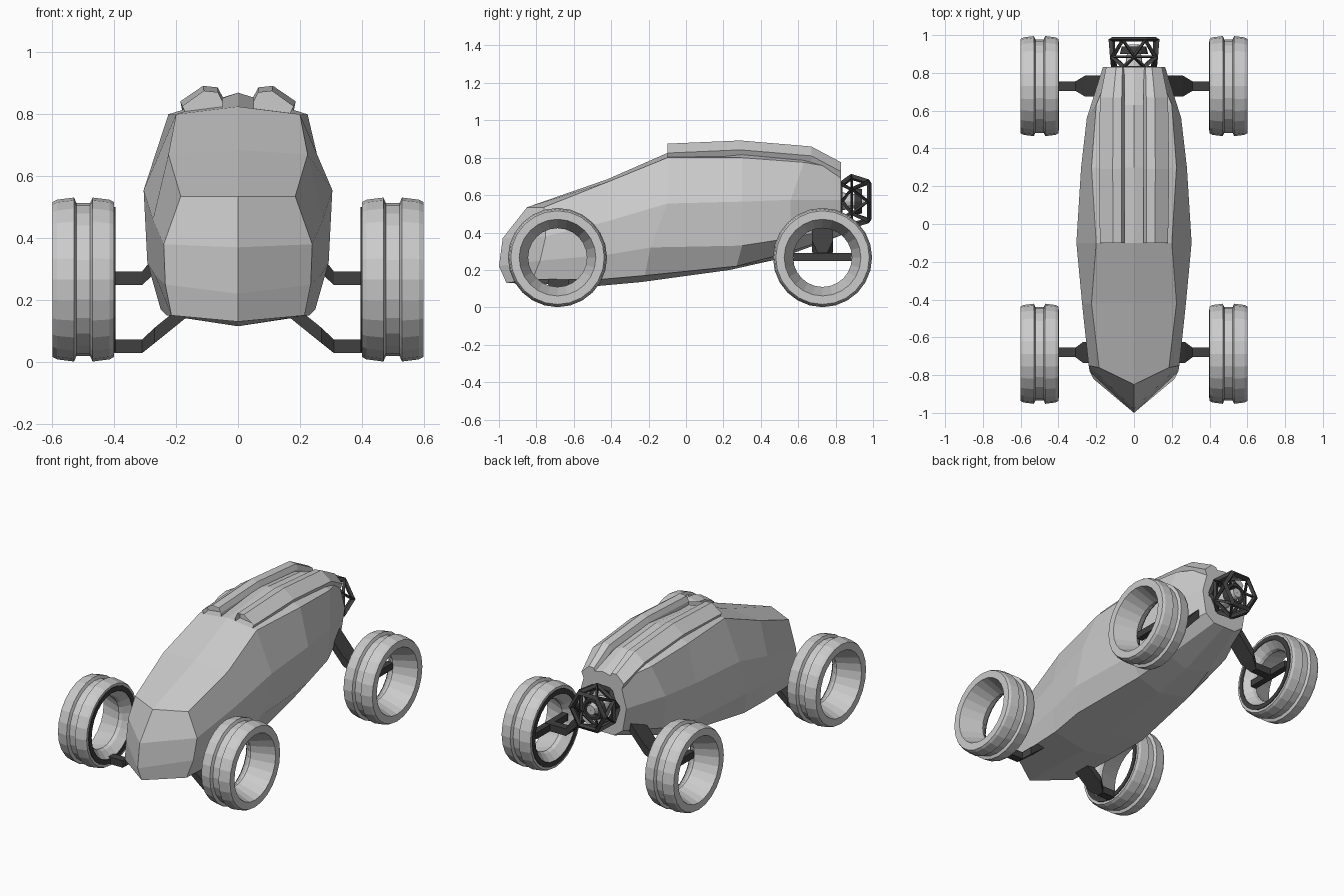
import bpy, bmesh
from math import sin, cos, tau
from mathutils import Vector

if "Cube" in bpy.data.objects:
    bpy.data.objects.remove(bpy.data.objects["Cube"])

dark = bpy.data.materials.new("dark_metal")
dark.diffuse_color = (0.05, 0.05, 0.05, 1)
dark.use_nodes = True
dark.node_tree.nodes["Principled BSDF"].inputs["Base Color"].default_value = dark.diffuse_color


def finish(name, bm, mat=None, mirror=False):
    bmesh.ops.recalc_face_normals(bm, faces=bm.faces)
    me = bpy.data.meshes.new(name)
    bm.to_mesh(me)
    bm.free()
    ob = bpy.data.objects.new(name, me)
    bpy.context.collection.objects.link(ob)
    if mat:
        me.materials.append(mat)
    if mirror:
        ob.modifiers.new("mirror", 'MIRROR')
    return ob


def bridge(bm, rings, wrap=False, caps=True):
    """Skin a list of closed rings of points."""
    vs = [[bm.verts.new(p) for p in r] for r in rings]
    n = len(vs[0])
    for i in range(len(vs) if wrap else len(vs) - 1):
        a, b = vs[i], vs[(i + 1) % len(vs)]
        for k in range(n):
            bm.faces.new((a[k], a[(k + 1) % n], b[(k + 1) % n], b[k]))
    if caps and not wrap:
        bm.faces.new(vs[0])
        bm.faces.new(vs[-1])
    return vs


def lathe(name, profile, centre, axis, sides, mat=None, mirror=False):
    """Revolve a closed (along, radius) profile about the x or y axis."""
    c, rings = Vector(centre), []
    for i in range(sides):
        a = tau * i / sides
        rings.append([c + Vector((t, r * cos(a), r * sin(a)) if axis == 'x'
                                 else (r * cos(a), t, r * sin(a))) for t, r in profile])
    bm = bmesh.new()
    bridge(bm, rings, wrap=True)
    return finish(name, bm, mat, mirror)


def box(name, lo, hi, mat=None, mirror=False):
    bm = bmesh.new()
    bridge(bm, [[(x, lo[1], lo[2]), (x, hi[1], lo[2]), (x, hi[1], hi[2]), (x, lo[1], hi[2])]
                for x in (lo[0], hi[0])])
    return finish(name, bm, mat, mirror)


# Faceted body: per section top centre, shoulder, waist, lower side, sill, bottom centre
sections = [
    [(0, -.85, .535), (.185, -.76, .535), (.24, -.75, .38), (.235, -.78, .25), (.215, -.82, .15), (0, -.96, .13)],
    [(0, -.42, .685), (.225, -.42, .67), (.275, -.42, .46), (.268, -.43, .28), (.23, -.45, .15), (0, -.46, .115)],
    [(0, -.1, .825), (.2, -.1, .80), (.305, -.1, .555), (.293, -.19, .32), (.25, -.22, .17), (0, -.24, .135)],
    [(0, .3, .87), (.225, .3, .80), (.28, .3, .565), (.27, .3, .33), (.19, .27, .22), (0, .235, .20)],
    [(0, .63, .84), (.20, .63, .775), (.25, .56, .575), (.235, .56, .37), (.15, .5, .28), (0, .48, .255)],
    [(0, .83, .765), (.12, .83, .74), (.165, .83, .575), (.14, .83, .43), (.08, .83, .385), (0, .83, .385)],
]
bm = bmesh.new()
rings = [s + [(-x, y, z) for x, y, z in s[-2:0:-1]] for s in sections]
vs = bridge(bm, rings, caps=False)
bm.faces.new(vs[-1])
# Pointed nose with a centre ridge
f = vs[0]
r1, r2 = bm.verts.new((0, -.98, .37)), bm.verts.new((0, -1.0, .22))
for side in (f[:6], [f[0], f[9], f[8], f[7], f[6], f[5]]) if len(f) == 10 else ():
    t, s, m, k, l, b = side if side[1] is f[1] else [f[0], f[9], f[8], f[7], f[6], f[5]]
    for q in ((t, s, m, r1), (r1, m, k, r2), (r2, k, l, b)):
        bm.faces.new(q)
finish("body", bm)

# Twin roof scoops with recessed intakes: section (x, height), path (y, height, outer scale)
scoop = [(.05, -.05), (.05, -.025), (.065, .005), (.11, .01), (.18, -.04), (.155, -.09)]
path = [(-.1, .865, 1), (.29, .882, 1.05), (.67, .85, 1), (.83, .765, .75)]
bm = bmesh.new()
vs = bridge(bm, [[(.05 + (x - .05) * s, y, z + h) for x, h in scoop] for y, z, s in path])
front = next(fc for fc in bm.faces if all(v in vs[0] for v in fc.verts))
bmesh.ops.inset_region(bm, faces=[front], thickness=.012)
bmesh.ops.translate(bm, verts=front.verts, vec=(0, .05, 0))
finish("roof_scoop", bm, mirror=True)

# Wheels: hollow tyre with centre groove, and dark seal on the inner face
tyre = [(-.1, .205), (-.1, .25), (-.085, .258), (-.03, .265), (-.022, .247), (.022, .247),
        (.03, .265), (.085, .258), (.1, .25), (.1, .205), (-.04, .157), (-.06, .165)]
seal = [(-.104, .205), (-.104, .235), (-.09, .235), (-.09, .205)]
for label, y in (("front", -.687), ("rear", .73)):
    lathe(label + "_wheel", tyre, (.5, y, .266), 'x', 24, None, True)
    lathe(label + "_wheel_seal", seal, (.5, y, .266), 'x', 24, dark, True)

# Suspension arms: (x, z, half width, half thickness)
arms = {
    "rear": (.73, [(.14, .46, .055, .03), (.26, .325, .055, .03), (.31, .27, .025, .022), (.45, .27, .025, .022)]),
    "front": (-.68, [(.14, .19, .055, .025), (.27, .085, .055, .025), (.31, .05, .025, .022), (.41, .05, .025, .022)]),
}
for label, (y, pts) in arms.items():
    bm = bmesh.new()
    bridge(bm, [[(x, y - w, z - t), (x, y + w, z - t), (x, y + w, z + t), (x, y - w, z + t)]
                for x, z, w, t in pts])
    finish(label + "_arm", bm, dark, True)
box("rear_hub_bar", (.42, .575, .248), (.46, .885, .29), dark, True)

# Exhaust: hexagonal strut cage round a nozzle
bm = bmesh.new()
hexa = []
for y, rad, turn in ((.83, .105, 0), (.885, .13, .5), (.975, .118, 0)):
    hexa.append([bm.verts.new((rad * cos(tau * (i + turn) / 6), y, .567 + rad * sin(tau * (i + turn) / 6)))
                 for i in range(6)])
for a, b, o in ((hexa[0], hexa[1], 0), (hexa[1], hexa[2], 1)):
    for i in range(6):
        j = (i + 1) % 6
        if o == 0:
            bm.faces.new((a[i], a[j], b[i]))
            bm.faces.new((a[j], b[j], b[i]))
        else:
            bm.faces.new((a[i], a[j], b[j]))
            bm.faces.new((a[i], b[j], b[i]))
cage = finish("exhaust_cage", bm, dark)
wf = cage.modifiers.new("struts", 'WIREFRAME')
wf.thickness = .034
wf.use_even_offset = False
wf.use_boundary = True
lathe("exhaust_ring", [(-.02, .05), (-.02, .075), (.02, .065), (.02, .05)], (0, .92, .567), 'y', 12, dark)
lathe("exhaust_nozzle", [(-.1, .001), (-.1, .05), (.03, .03), (.03, .001)], (0, .92, .567), 'y', 12)
